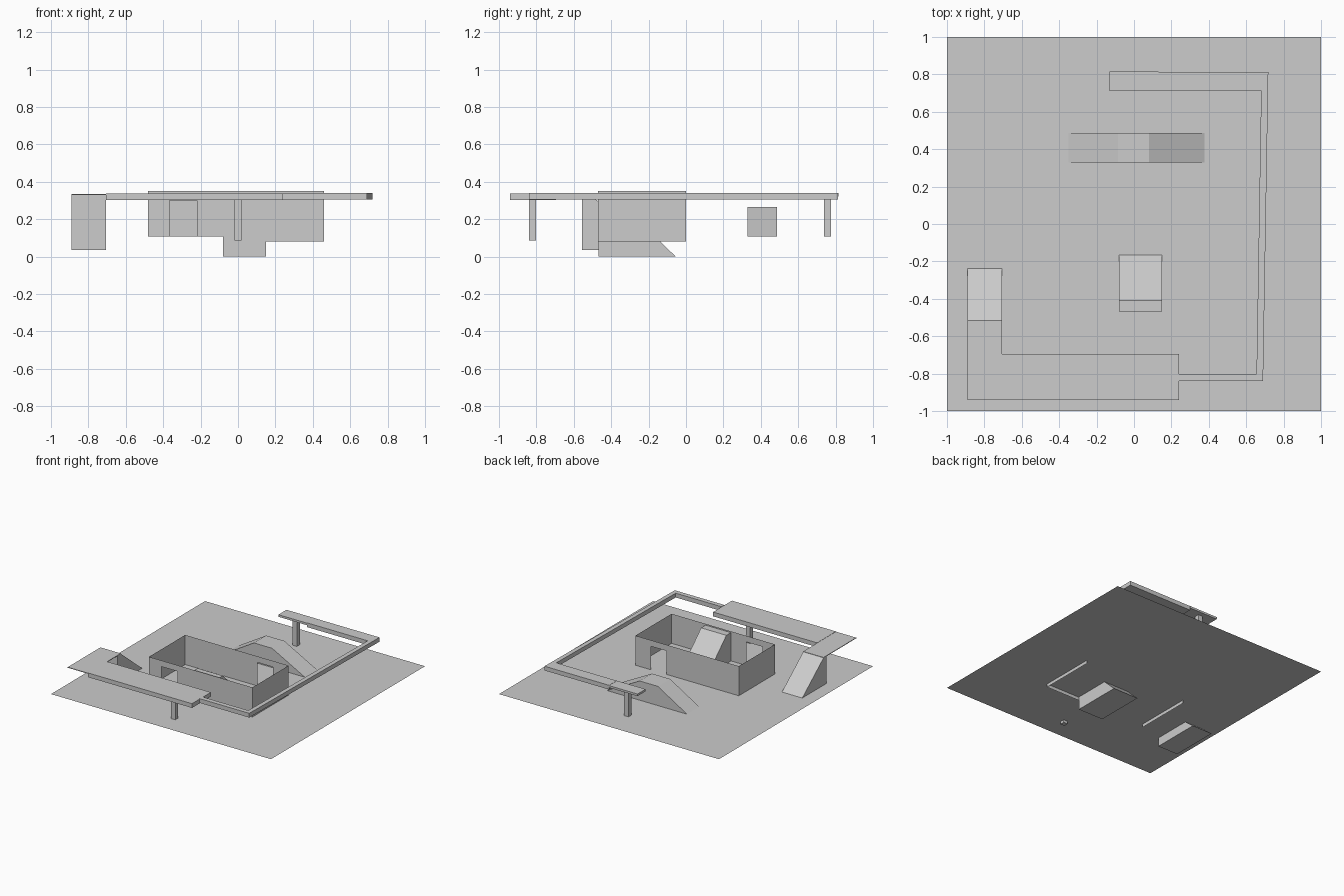
import bpy, bmesh

cube = bpy.data.objects.get("Cube")
if cube:
    bpy.data.objects.remove(cube, do_unlink=True)

GROUND = 0.107

grey = bpy.data.materials.new("light_grey")
grey.use_nodes = True
grey.diffuse_color = (0.604, 0.604, 0.604, 1)
grey.node_tree.nodes["Principled BSDF"].inputs["Base Color"].default_value = grey.diffuse_color


def place(axis, a, b, depth):
    """Put a profile point (a, b) at a depth along the given axis."""
    return {"x": (depth, a, b), "y": (a, depth, b), "z": (a, b, depth)}[axis]


def prism(name, axis, outline, lo, hi=None):
    """Extrude an outline along an axis; without hi it stays a flat sheet."""
    bm = bmesh.new()
    face = bm.faces.new([bm.verts.new(place(axis, a, b, lo)) for a, b in outline])
    if hi is not None:
        grown = bmesh.ops.extrude_face_region(bm, geom=[face])["geom"]
        verts = [g for g in grown if isinstance(g, bmesh.types.BMVert)]
        bmesh.ops.translate(bm, verts=verts, vec=place(axis, 0, 0, hi - lo))
        if face.is_valid and len(bm.faces) == len(outline) + 1:
            bm.faces.new([v for v in face.verts])
        bmesh.ops.holes_fill(bm, edges=bm.edges, sides=0)
        bmesh.ops.recalc_face_normals(bm, faces=bm.faces)
    else:
        bm.normal_update()
        if axis == "z" and face.normal.z < 0:
            face.normal_flip()
    mesh = bpy.data.meshes.new(name)
    bm.to_mesh(mesh)
    bm.free()
    mesh.materials.append(grey)
    obj = bpy.data.objects.new(name, mesh)
    bpy.context.scene.collection.objects.link(obj)
    return obj


def rect(a0, a1, b0, b1):
    return [(a0, b0), (a1, b0), (a1, b1), (a0, b1)]


# Ground sheet
prism("ground", "z", rect(-1, 1, -1, 1), GROUND)

# Roofless room: thin walls with a doorway in the front and the back
L, R, F, B, TOP, LOW = -0.48, 0.46, -0.47, 0.0, 0.35, 0.08
DOOR = 0.30
prism("room_front_wall", "y", [
    (L, GROUND), (-0.365, GROUND), (-0.365, DOOR), (-0.22, DOOR), (-0.22, GROUND),
    (-0.08, GROUND), (-0.08, LOW), (R, LOW), (R, TOP), (L, TOP)], F)
prism("room_back_wall", "y", [
    (L, GROUND), (0.175, GROUND), (0.175, DOOR), (0.32, DOOR), (0.32, GROUND),
    (R, GROUND), (R, TOP), (L, TOP)], B)
for name, x in (("room_right_wall", L), ("room_left_wall", R)):
    prism(name, "x", rect(F, B, LOW, TOP), x)

# Ramp inside the room, sunk through the ground
prism("room_ramp", "x", [(-0.468, 0), (-0.055, 0), (-0.41, 0.34), (-0.468, 0.34)],
      -0.08, 0.15)

# Entry ramp and the thin deck it leads to
prism("entry_ramp", "x", [(-0.555, 0.035), (-0.15, 0.035), (-0.515, 0.332), (-0.555, 0.332)],
      -0.89, -0.705)
prism("entry_deck", "z", rect(-0.89, -0.705, -0.94, -0.515), 0.33, 0.335)

# Wide front platform
prism("front_platform", "z", rect(-0.705, 0.24, -0.94, -0.695), 0.302, 0.337)

# Narrow walkway that bends round to the back
prism("walkway", "z", [
    (0.24, -0.84), (0.69, -0.84), (0.718, 0.812), (0.13, 0.812),
    (0.13, 0.713), (0.68, 0.713), (0.655, -0.802), (0.24, -0.802)], 0.305, 0.34)
prism("back_deck", "z", rect(-0.13, 0.13, 0.71, 0.815), 0.322, 0.339)

# Support posts
prism("front_post", "z", rect(-0.02, 0.018, -0.84, -0.802), 0.085, 0.303)
prism("back_post", "z", rect(-0.02, 0.018, 0.738, 0.776), GROUND, 0.323)

# Double ramp with a flat crest
prism("double_ramp", "y", [(-0.35, GROUND), (0.378, GROUND), (0.08, 0.265), (-0.085, 0.265)],
      0.328, 0.487)
